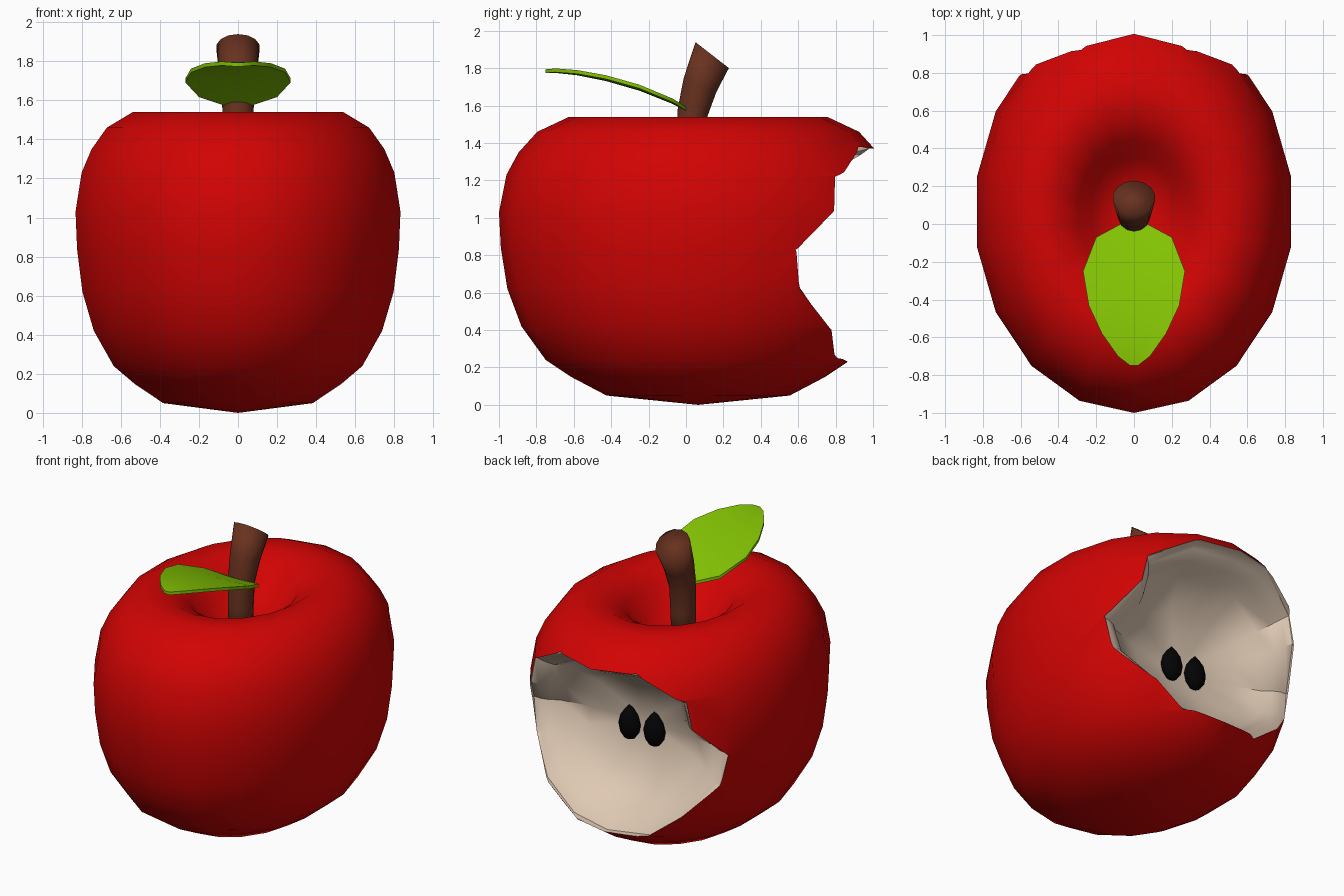
import bpy, bmesh, math

if "Cube" in bpy.data.objects:
    bpy.data.objects.remove(bpy.data.objects["Cube"])


def material(name, rgb):
    m = bpy.data.materials.new(name)
    m.diffuse_color = (*rgb, 1)
    m.use_nodes = True
    m.node_tree.nodes["Principled BSDF"].inputs["Base Color"].default_value = m.diffuse_color
    return m


RED = material("red_skin", (0.64, 0.001, 0.001))
FLESH = material("cream_flesh", (0.73, 0.58, 0.45))
BROWN = material("brown_stem", (0.14, 0.032, 0.014))
GREEN = material("green_leaf", (0.23, 0.55, 0.001))
BLACK = material("black_seed", (0.001, 0.001, 0.001))


def loft(name, rings, mats, start=None, end=None, index=0, angle=40):
    """Skin equal-sized closed rings; end points become fans, otherwise flat caps."""
    bm = bmesh.new()
    vr = [[bm.verts.new(p) for p in r] for r in rings]
    n = len(rings[0])
    for a, b in zip(vr, vr[1:]):
        for i in range(n):
            j = (i + 1) % n
            bm.faces.new((a[i], a[j], b[j], b[i]))
    for ring, tip in ((vr[0], start), (vr[-1], end)):
        if tip is None:
            bm.faces.new(ring)
        else:
            v = bm.verts.new(tip)
            for i in range(n):
                bm.faces.new((ring[i], ring[(i + 1) % n], v))
    bmesh.ops.recalc_face_normals(bm, faces=bm.faces[:])
    for f in bm.faces:
        f.material_index = index
    me = bpy.data.meshes.new(name)
    bm.to_mesh(me)
    bm.free()
    for m in mats:
        me.materials.append(m)
    ob = bpy.data.objects.new(name, me)
    bpy.context.collection.objects.link(ob)
    smooth(ob, angle)
    return ob


def smooth(ob, angle):
    bpy.ops.object.select_all(action='DESELECT')
    ob.select_set(True)
    bpy.context.view_layer.objects.active = ob
    bpy.ops.object.shade_smooth_by_angle(angle=math.radians(angle))


def circle(n):
    return [(math.sin(2 * math.pi * i / n), -math.cos(2 * math.pi * i / n)) for i in range(n)]


# Apple body: an oval lathe with a dimple on top
CY, SQUASH = 0.065, 0.793
profile = [(.49, .05), (.68, .15), (.815, .24), (.945, .42), (1.02, .62), (1.055, .84),
           (1.065, 1.03), (1.025, 1.23), (.96, 1.35), (.86, 1.46), (.69, 1.54),
           (.53, 1.53), (.38, 1.45), (.29, 1.33), (.14, 1.26)]
rings = [[(r * SQUASH * s, CY + r * c, z) for s, c in circle(18)] for r, z in profile]
body = loft("apple_body", rings, [RED, FLESH], (0, CY, 0), (0, CY, 1.25), angle=60)

# Bite: half outline (x, skin depth y, z) mirrored, lofted into a bowl cutter
half = [(0, 1.0, 1.37), (.28, .935, 1.38), (.56, .81, 1.22), (.60, .80, 1.04), (.725, .59, .83),
        (.68, .63, .62), (.50, .77, .42), (.28, .80, .25), (0, .85, .23)]
outline = half + [(-x, y, z) for x, y, z in half[-2:0:-1]]
DEEP, MID = 0.43, 0.79


def bowl_ring(scale, f):
    return [(x * scale, DEEP + (y - DEEP) * f, MID + (z - MID) * scale) for x, y, z in outline]


cut_rings = [[(x, 1.5, z) for x, y, z in outline],
             [(x, y - .02, z) for x, y, z in outline],
             bowl_ring(.94, .88), bowl_ring(.86, .74), bowl_ring(.80, .52),
             bowl_ring(.55, .20), bowl_ring(.25, .04)]
cutter = loft("bite_cutter", cut_rings, [RED, FLESH], None, (0, DEEP, MID), index=1)
cutter.hide_render = True
mod = body.modifiers.new("bite", 'BOOLEAN')
mod.operation, mod.solver, mod.object = 'DIFFERENCE', 'EXACT', cutter
bpy.context.view_layer.objects.active = body
bpy.ops.object.modifier_apply(modifier="bite")
bpy.data.objects.remove(cutter)
smooth(body, 58)

# Stem: flaring tube leaning backwards, (y, z, radius, tilt)
stem = [(.02, 1.15, .075, 0), (.03, 1.40, .078, .05), (.035, 1.56, .082, .18),
        (.075, 1.71, .095, .40), (.14, 1.87, .113, .66)]
rings = [[(r * s, y + r * c * math.cos(t), z - r * c * math.sin(t)) for s, c in circle(14)]
         for y, z, r, t in stem]
loft("stem", rings, [BROWN], angle=180)

# Leaf: thin arched blade, cross-sections (y, z, half width)
leaf = [(.0, 1.59, .07), (-.07, 1.628, .20), (-.25, 1.70, .27), (-.43, 1.752, .24),
        (-.58, 1.782, .17), (-.70, 1.795, .085), (-.75, 1.793, .02)]
rings = []
for y, z, w in leaf:
    top = [(w * u, y, z + .012 * u * u * w / .27) for u in (-1, -.5, 0, .5, 1)]
    rings.append(top + [(x, yy, zz - .02) for x, yy, zz in reversed(top)])
loft("leaf", rings, [GREEN], angle=60)

# Seeds: two teardrops set in the bite floor
for side, label in ((-1, "left"), (1, "right")):
    drop = [(.035, -.10), (.064, -.06), (.074, -.01), (.060, .045), (.030, .09)]
    rings = [[(side * .092 + r * s, .465 + r * .8 * c, .785 + z) for s, c in circle(10)]
             for r, z in drop]
    loft("seed_" + label, rings, [BLACK], (side * .092, .465, .67), (side * .092, .465, .905), angle=180)
